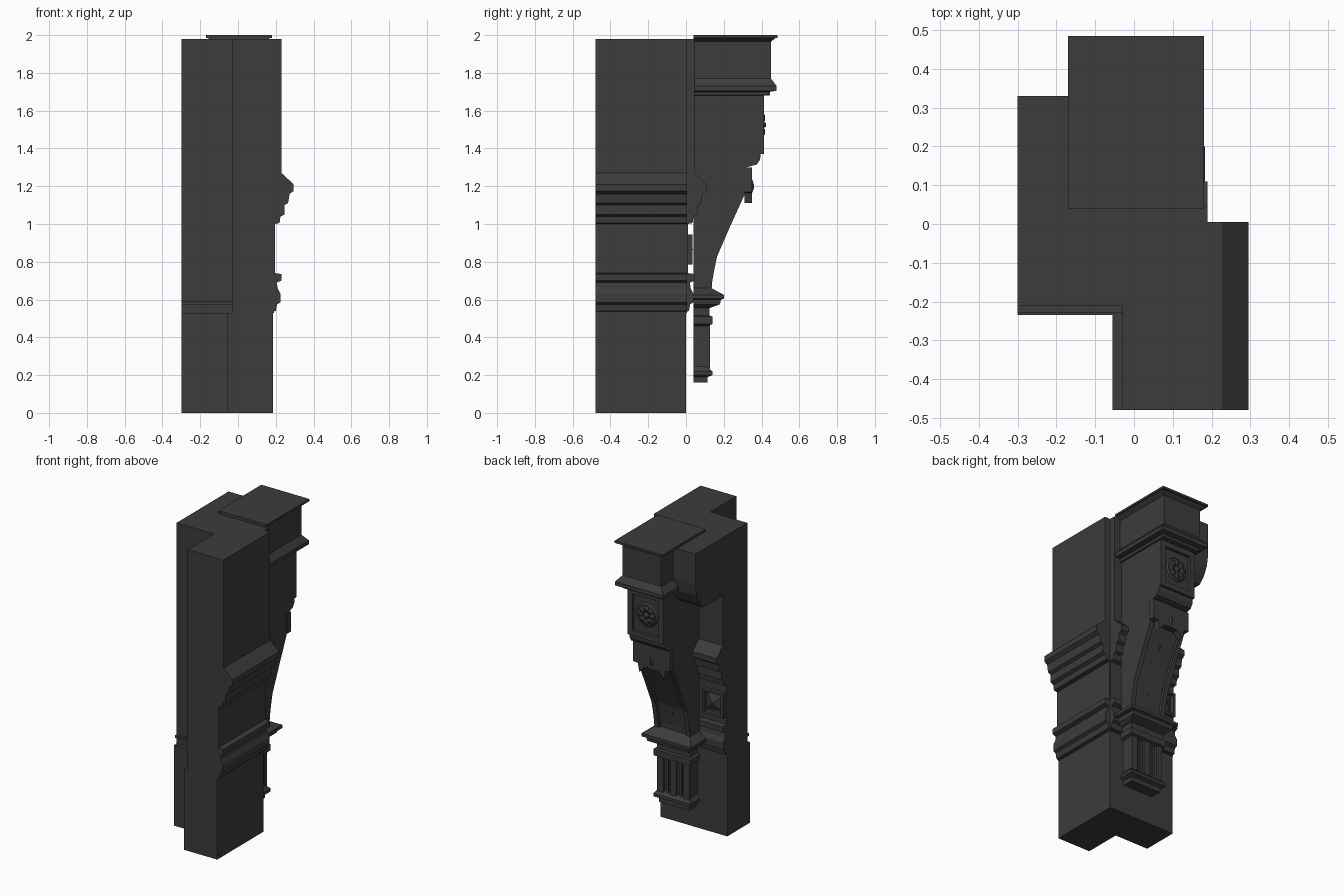
import bpy, bmesh, math
from mathutils import Matrix, Vector

if "Cube" in bpy.data.objects:
    bpy.data.objects.remove(bpy.data.objects["Cube"], do_unlink=True)

stone = bpy.data.materials.new("dark_grey_stone")
stone.use_nodes = True
GREY = (0.045, 0.045, 0.045, 1)
stone.diffuse_color = GREY
stone.node_tree.nodes["Principled BSDF"].inputs["Base Color"].default_value = GREY

CX = 0.005      # bracket centre line
BACK = 0.04     # back plane of the bracket


def finish(name, bm):
    bmesh.ops.recalc_face_normals(bm, faces=bm.faces)
    mesh = bpy.data.meshes.new(name)
    bm.to_mesh(mesh)
    bm.free()
    mesh.materials.append(stone)
    obj = bpy.data.objects.new(name, mesh)
    bpy.context.scene.collection.objects.link(obj)
    return obj


def prism(name, pts, axis, a, b):
    """Extrude a 2D outline along one axis from a to b."""
    place = {"x": lambda p, t: (t, p[0], p[1]),
             "y": lambda p, t: (p[0], t, p[1]),
             "z": lambda p, t: (p[0], p[1], t)}[axis]
    bm = bmesh.new()
    face = bm.faces.new([bm.verts.new(place(p, a)) for p in pts])
    ext = bmesh.ops.extrude_face_region(bm, geom=[face])
    verts = [g for g in ext["geom"] if isinstance(g, bmesh.types.BMVert)]
    bmesh.ops.translate(bm, verts=verts, vec=Vector(place((0, 0), b - a)))
    return finish(name, bm)


def box(name, x, y, z):
    return prism(name, [(x[0], y[0]), (x[1], y[0]), (x[1], y[1]), (x[0], y[1])], "z", *z)


def courses(name, rings):
    """Stack rectangles (z, half width, front y) that share a flat back."""
    bm = bmesh.new()
    loops = [[bm.verts.new(p) for p in ((CX - w, BACK, z), (CX + w, BACK, z),
                                        (CX + w, y, z), (CX - w, y, z))]
             for z, w, y in rings]
    for lo, hi in zip(loops, loops[1:]):
        for i in range(4):
            j = (i + 1) % 4
            bm.faces.new((lo[i], lo[j], hi[j], hi[i]))
    bm.faces.new(loops[0])
    bm.faces.new(loops[-1])
    return finish(name, bm)


def frame(name, cx, cz, w, h, t, y):
    """Four bars around a rectangle on a back-facing wall."""
    for s, side in ((-1, "right"), (1, "left")):
        e = cx + s * (w - t / 2)
        box(f"{name}_{side}", (e - t / 2, e + t / 2), y, (cz - h, cz + h))
    for s, side in ((-1, "bottom"), (1, "top")):
        e = cz + s * (h - t / 2)
        box(f"{name}_{side}", (cx - w + t, cx + w - t), y, (e - t / 2, e + t / 2))


def cone(name, loc, r1, r2, depth, sides, turn=0.0, scale=(1, 1, 1)):
    """Cone pointing out of the back (+y)."""
    bm = bmesh.new()
    bmesh.ops.create_cone(bm, cap_ends=True, segments=sides, radius1=r1, radius2=r2, depth=depth)
    m = (Matrix.Translation(loc) @ Matrix.Diagonal((*scale, 1))
         @ Matrix.Rotation(-math.pi / 2, 4, "X") @ Matrix.Rotation(turn, 4, "Z"))
    bmesh.ops.transform(bm, matrix=m, verts=bm.verts)
    return finish(name, bm)


# Corner pier: wider plinth below, slimmer shaft above
prism("plinth", [(-0.3, -0.235), (-0.055, -0.235), (-0.055, -0.48),
                 (0.185, -0.48), (0.185, 0), (-0.3, 0)], "z", 0, 0.53)
prism("shaft", [(-0.3, -0.21), (-0.03, -0.21), (-0.03, -0.48),
                (0.19, -0.48), (0.19, 0.005), (-0.3, 0.005)], "z", 0.53, 1.98)
box("front_band", (-0.3, -0.01), (-0.228, -0.2), (0.575, 0.59))

# Wall facing with mouldings, as (projection, height), used on two sides
moulding = [(0.045, 1.98), (0.045, 1.27), (0.11, 1.21), (0.11, 1.175), (0.088, 1.16),
            (0.08, 1.11), (0.06, 1.1), (0.06, 1.05), (0.04, 1.04), (0.035, 1.005),
            (0.01, 1.0), (0.01, 0.74), (0.045, 0.735), (0.045, 0.7), (0.02, 0.69),
            (0.025, 0.66), (0.04, 0.63), (0.04, 0.585), (0.022, 0.575), (0.015, 0.54),
            (0, 0.535), (-0.02, 0.535), (-0.02, 1.98)]
prism("side_facing", [(p + 0.185, z) for p, z in moulding], "y", -0.48, 0.005)
prism("back_facing", moulding, "x", -0.3, 0.19)

# Arch springer beside the bracket
prism("arch_springer", [(0, 1.98), (0.33, 1.98), (0.33, 1.78), (0.318, 1.7),
                        (0.29, 1.64), (0.25, 1.6), (0, 1.6)], "x", -0.3, -0.1)

# Framed pyramid panel on the back wall
frame("panel_frame", -0.217, 0.865, 0.075, 0.08, 0.015, (0.005, 0.035))
cone("panel_pyramid", (-0.217, 0.022, 0.865), 0.085, 0, 0.03, 4, math.pi / 4)

# Bracket head: cap, block and cornice
courses("bracket_head", [(1.68, 0.135, 0.43), (1.682, 0.142, 0.445), (1.7, 0.142, 0.445),
                         (1.705, 0.175, 0.48), (1.73, 0.175, 0.48), (1.77, 0.14, 0.45),
                         (1.965, 0.14, 0.45), (1.985, 0.165, 0.473), (1.986, 0.175, 0.485),
                         (2.0, 0.175, 0.485)])

# Rosette block with a scrolled underside
W = 0.13
prism("rosette_block", [(BACK, 1.68), (0.395, 1.68), (0.395, 1.365), (0.392, 1.34),
                        (0.375, 1.315), (0.32, 1.3), (BACK, 1.3)], "x", CX - W, CX + W)
frame("rosette_frame", CX, 1.525, W, 0.155, 0.035, (0.39, 0.413))
cone("rosette_disc", (CX, 0.4, 1.525), 0.08, 0.07, 0.014, 24)
for i in range(8):
    a = i * math.pi / 4
    cone("rosette_petal", (CX + 0.043 * math.cos(a), 0.412, 1.525 + 0.043 * math.sin(a)),
         0.021, 0.008, 0.012, 8)
cone("rosette_centre", (CX, 0.414, 1.525), 0.02, 0.01, 0.018, 12)

# Sweeping body: raised rims at the sides, sunken panel between
sweep = [(0.33, 1.3), (0.312, 1.16), (0.235, 0.99), (0.165, 0.83), (0.15, 0.76),
         (0.138, 0.69), (0.132, 0.6)]
for s in (-1, 1):
    prism("body_rim", [(BACK, 1.3)] + sweep + [(BACK, 0.6)], "x",
          CX + s * W, CX + s * (W - 0.03))
prism("body_panel", [(BACK, 1.3)] + [(y - 0.022, z) for y, z in sweep] + [(BACK, 0.6)],
      "x", CX - W + 0.03, CX + W - 0.03)
for y, z in ((0.255, 1.07), (0.185, 0.92), (0.137, 0.78)):
    cone("leaf", (CX, y - 0.018, z), 0.05, 0, 0.035, 4, 0, (0.8, 1, 1.2))

# Notched tongue hanging over the body, with a drop
d = 0.135
prism("tongue", [(CX - d, 1.3), (CX + d, 1.3), (CX + d, 1.17), (CX + 0.1, 1.165),
                 (CX + 0.09, 1.11), (CX + 0.05, 1.15), (CX - 0.05, 1.15),
                 (CX - 0.09, 1.11), (CX - 0.1, 1.165), (CX - d, 1.17)], "y", 0.31, 0.35)
cone("tongue_drop", (CX, 0.353, 1.2), 0.016, 0.004, 0.012, 8, 0, (1, 1, 2.8))

# Ledge and pilaster below the body
courses("ledge", [(0.555, 0.125, 0.125), (0.575, 0.15, 0.18), (0.6, 0.155, 0.185),
                  (0.605, 0.178, 0.2), (0.625, 0.178, 0.2), (0.66, 0.13, 0.135)])
courses("pilaster", [(0.16, 0.11, 0.115), (0.19, 0.11, 0.115), (0.2, 0.135, 0.14),
                     (0.22, 0.135, 0.14), (0.245, 0.115, 0.11), (0.46, 0.115, 0.11),
                     (0.47, 0.135, 0.14), (0.51, 0.135, 0.14), (0.515, 0.12, 0.125),
                     (0.555, 0.12, 0.125)])
for i in (-1, 0, 1):
    x = CX + i * 0.095
    box("pilaster_rib", (x - 0.022, x + 0.022), (0.1, 0.126), (0.235, 0.47))
for i in (-1, 1):
    x = CX + i * 0.0475
    box("pilaster_reed", (x - 0.008, x + 0.008), (0.1, 0.118), (0.235, 0.47))
